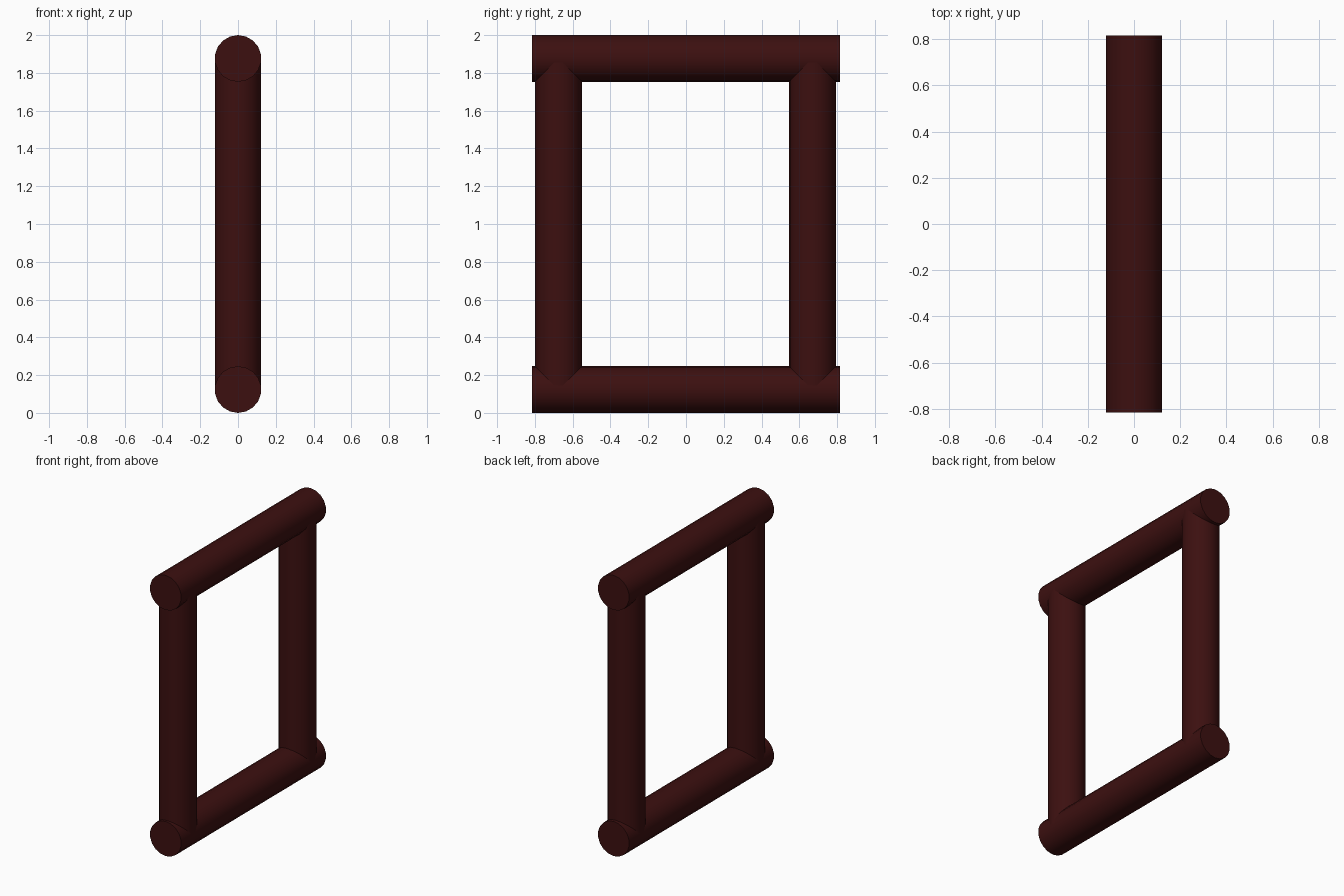
import bpy
import math

if "Cube" in bpy.data.objects:
    bpy.data.objects.remove(bpy.data.objects["Cube"])

RADIUS = 0.1235
SIDES = 18

wood = bpy.data.materials.new("dark_red_wood")
wood.diffuse_color = (0.045, 0.005, 0.005, 1.0)
wood.use_nodes = True
wood.node_tree.nodes["Principled BSDF"].inputs["Base Color"].default_value = wood.diffuse_color


def log(name, location, length, rotation=(0, 0, 0)):
    bpy.ops.mesh.primitive_cylinder_add(
        vertices=SIDES, radius=RADIUS, depth=length,
        location=location, rotation=rotation)
    obj = bpy.context.object
    obj.name = name
    obj.data.materials.append(wood)
    bpy.ops.object.shade_smooth_by_angle(angle=math.radians(35))


# Horizontal rails
for name, z in (("bottom_rail", RADIUS), ("top_rail", 2 - RADIUS)):
    log(name, (0, 0, z), 1.63, (math.pi / 2, 0, 0))

# Upright posts, ends buried in the rails
for name, y in (("front_post", -0.675), ("back_post", 0.67)):
    log(name, (0, y, 1), 2 - 2 * RADIUS)
